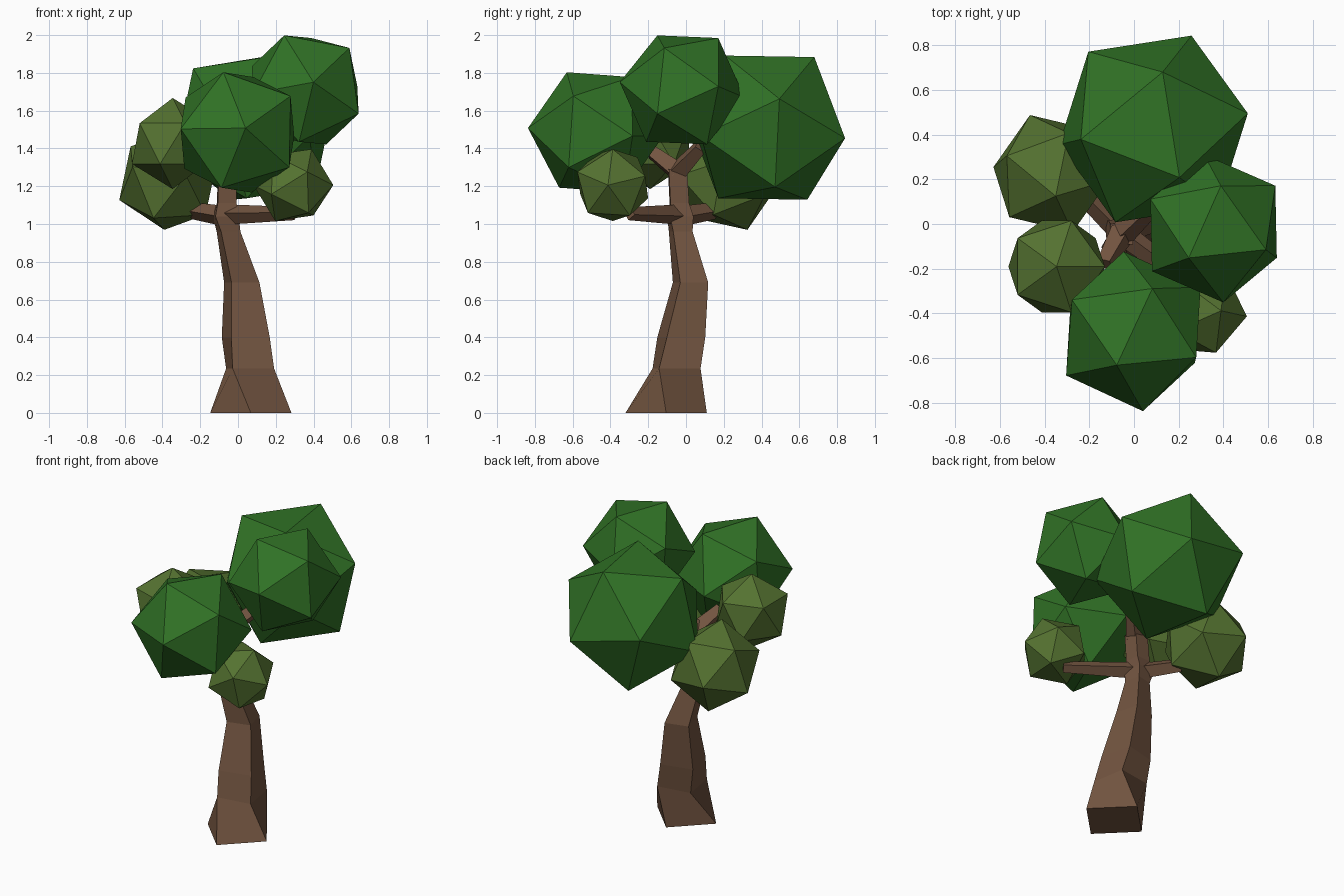
import bpy, bmesh, math
from mathutils import Vector, Matrix

cube = bpy.data.objects.get("Cube")
if cube:
    bpy.data.objects.remove(cube, do_unlink=True)


def material(name, rgb):
    mat = bpy.data.materials.new(name)
    mat.use_nodes = True
    mat.diffuse_color = (*rgb, 1)
    mat.node_tree.nodes["Principled BSDF"].inputs["Base Color"].default_value = (*rgb, 1)
    return mat


bark = material("bark_brown", (0.168, 0.089, 0.051))
green = material("leaf_green", (0.03, 0.168, 0.019))
olive = material("leaf_olive", (0.089, 0.168, 0.03))


def finish(name, bm, mat):
    bmesh.ops.recalc_face_normals(bm, faces=bm.faces[:])
    mesh = bpy.data.meshes.new(name)
    bm.to_mesh(mesh)
    bm.free()
    mesh.materials.append(mat)
    obj = bpy.data.objects.new(name, mesh)
    bpy.context.collection.objects.link(obj)
    return obj


def frame(a, b):
    """Orthonormal basis with its first axis on a and second axis towards b."""
    x = a.normalized()
    y = (b - x * b.dot(x)).normalized()
    return Matrix((x, y, x.cross(y))).transposed()


def leaf_clump(name, mat, centre, radius, corner, neighbour):
    """Icosahedron turned so two adjacent corners point in the given directions."""
    bm = bmesh.new()
    bmesh.ops.create_icosphere(bm, subdivisions=1, radius=radius)
    bm.verts.ensure_lookup_table()
    first = bm.verts[0]
    second = first.link_edges[0].other_vert(first)
    turn = frame(Vector(corner), Vector(neighbour)) @ frame(first.co, second.co).transposed()
    for v in bm.verts:
        v.co = turn @ v.co + Vector(centre)
    return finish(name, bm, mat)


def limb(name, rings, axis=(0, 0, 1)):
    """Four-sided tapered tube; each ring is x, y, z, radius, angle."""
    bm = bmesh.new()
    turn = Vector((0, 0, 1)).rotation_difference(Vector(axis))
    loops = []
    for x, y, z, r, angle in rings:
        loop = []
        for k in range(4):
            t = math.radians(angle + 90 * k)
            corner = Vector((r * math.cos(t), r * math.sin(t), 0))
            loop.append(bm.verts.new(Vector((x, y, z)) + turn @ corner))
        loops.append(loop)
    for low, high in zip(loops, loops[1:]):
        for k in range(4):
            n = (k + 1) % 4
            bm.faces.new((low[k], low[n], high[n], high[k]))
    bm.faces.new(loops[0][::-1])
    bm.faces.new(loops[-1])
    return finish(name, bm, bark)


def branch(name, start, end, r0, r1):
    a, b = Vector(start), Vector(end)
    limb(name, [(*a, r0, 45), (*a.lerp(b, 0.5), (r0 + r1) / 2, 45), (*b, r1, 45)], b - a)


# Twisted trunk with a flared foot and a knot where the side branches leave
limb("trunk", [
    (0.068, -0.105, 0, 0.215, 0),
    (0.064, -0.05, 0.235, 0.157, -36),
    (0.041, -0.025, 0.4, 0.148, -31),
    (0.02, 0.024, 0.69, 0.108, -30),
    (-0.05, -0.028, 0.96, 0.074, -32),
    (-0.065, -0.03, 1.04, 0.088, -38),
    (-0.06, -0.035, 1.11, 0.07, -42),
    (-0.055, -0.045, 1.29, 0.068, -42),
])

# Side branches and upper fork
branch("left_branch", (-0.07, -0.03, 1.05), (0.3, -0.3, 1.055), 0.055, 0.035)
branch("right_branch", (-0.06, -0.03, 1.04), (-0.24, 0.15, 1.07), 0.055, 0.045)
branch("front_fork", (-0.05, -0.035, 1.27), (-0.13, -0.18, 1.38), 0.06, 0.042)
branch("back_fork", (-0.06, -0.05, 1.27), (0.08, 0.08, 1.41), 0.06, 0.042)

# Large green crowns
leaf_clump("back_crown", green, (0.087, 0.425, 1.51), 0.454,
           (0.17, 0.417, -0.056), (0.042, 0.256, 0.373))
leaf_clump("top_crown", green, (0.356, -0.02, 1.71), 0.336,
           (-0.11, -0.13, 0.285), (0.035, 0.195, 0.27))
leaf_clump("front_crown", green, (-0.003, -0.48, 1.485), 0.36,
           (0.043, -0.358, 0.023), (-0.074, -0.132, 0.309))

# Small olive clumps
leaf_clump("right_back_clump", olive, (-0.37, 0.225, 1.23), 0.28,
           (-0.02, 0.1, -0.26), (-0.27, 0.02, -0.08))
leaf_clump("right_front_clump", olive, (-0.346, -0.19, 1.426), 0.241,
           (0, 0, 1), (1, 0, 0.5))
leaf_clump("left_front_clump", olive, (0.293, -0.388, 1.206), 0.213,
           (0.21, -0.025, 0), (0.092, -0.175, 0.064))
